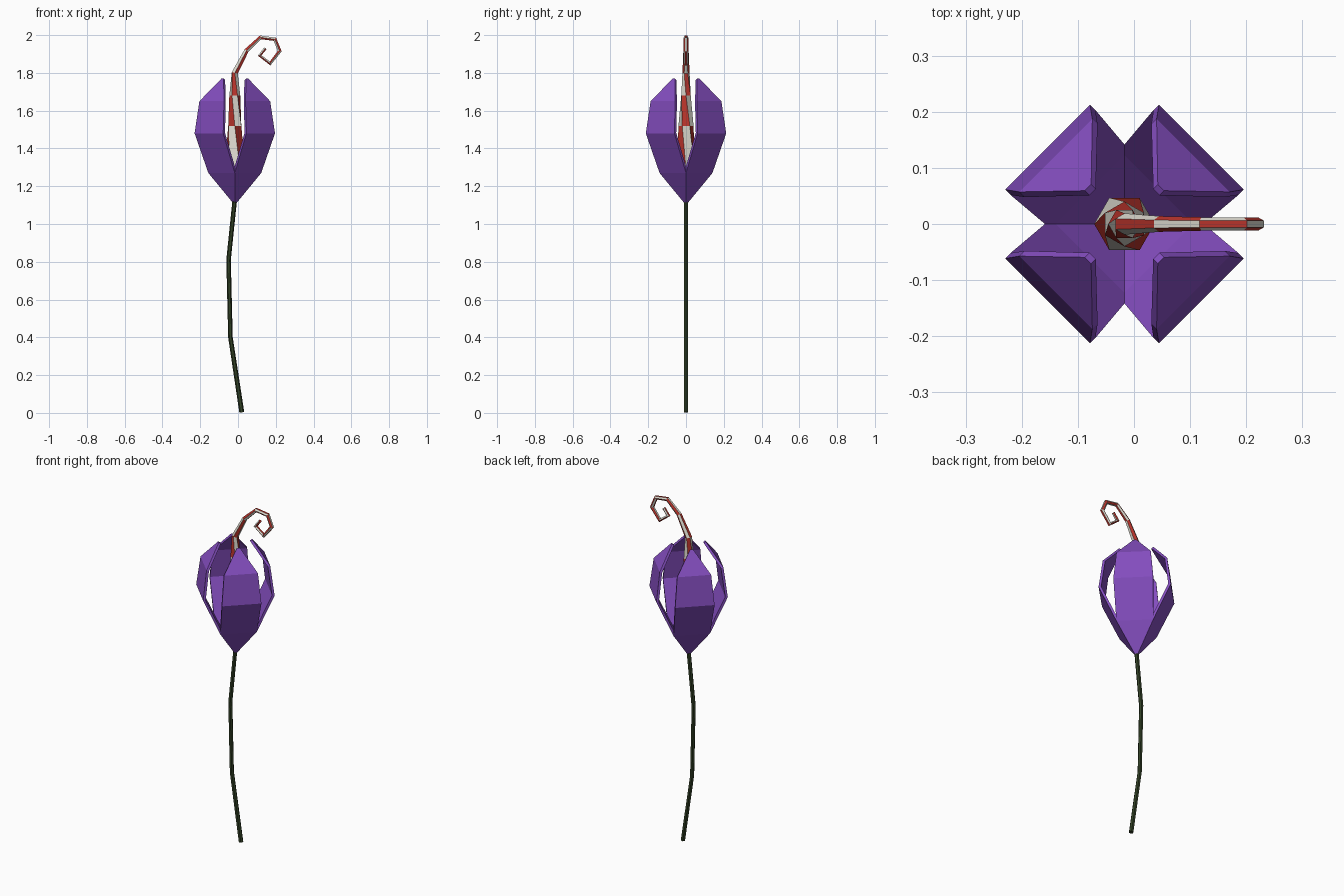
import bpy, math
from mathutils import Vector

cube = bpy.data.objects.get("Cube")
if cube:
    bpy.data.objects.remove(cube, do_unlink=True)


def material(name, rgb):
    m = bpy.data.materials.new(name)
    m.use_nodes = True
    m.diffuse_color = (*rgb, 1)
    m.node_tree.nodes["Principled BSDF"].inputs["Base Color"].default_value = (*rgb, 1)
    return m


purple = material("petal purple", (0.23, 0.075, 0.52))
green = material("stem green", (0.03, 0.05, 0.018))
red = material("stripe red", (0.5, 0.035, 0.025))
cream = material("stripe cream", (0.75, 0.73, 0.65))


def add_object(name, verts, faces, mats):
    mesh = bpy.data.meshes.new(name)
    mesh.from_pydata(verts, [], faces)
    for m in mats:
        mesh.materials.append(m)
    obj = bpy.data.objects.new(name, mesh)
    bpy.context.collection.objects.link(obj)
    return obj


def tube(name, path, sides, twists, mats):
    """Sweep a polygon along (x, z, radius) points; colours alternate by facet."""
    pts = [Vector((x, 0, z)) for x, z, r in path]
    verts, faces = [], []
    angle = 0
    for i, (x, z, r) in enumerate(path):
        before = (pts[i] - pts[max(i - 1, 0)]).normalized()
        after = (pts[min(i + 1, len(pts) - 1)] - pts[i]).normalized()
        t = (before + after).normalized()
        n = Vector((-t.z, 0, t.x))
        angle += twists[i] if i < len(twists) else 0
        for s in range(sides):
            a = math.radians(angle) + math.tau * s / sides
            verts.append(pts[i] + r * (math.cos(a) * n + math.sin(a) * Vector((0, 1, 0))))
    for i in range(len(path) - 1):
        for s in range(sides):
            k = (s + 1) % sides
            faces.append((i * sides + s, (i + 1) * sides + s,
                          (i + 1) * sides + k, i * sides + k))
    last = (len(path) - 1) * sides
    faces.append(tuple(range(sides)))
    faces.append(tuple(range(last + sides - 1, last - 1, -1)))
    obj = add_object(name, verts, faces, mats)
    for p in obj.data.polygons:
        ring, side = divmod(p.index, sides)
        p.material_index = (ring + side) % len(mats)
    return obj


# Gently bent stem
tube("stem", [(0.02, 0.003, 0.013), (-0.04, 0.4, 0.012),
              (-0.05, 0.81, 0.012), (-0.017, 1.13, 0.012)], 6, [], [green])

# Striped, twisted pistil ending in a curl
tube("pistil", [(-0.017, 1.12, 0.008), (-0.017, 1.29, 0.054), (-0.017, 1.52, 0.04),
                (-0.017, 1.68, 0.029), (-0.017, 1.8, 0.019), (0.045, 1.918, 0.014),
                (0.12, 1.988, 0.012), (0.195, 1.978, 0.012), (0.221, 1.915, 0.012),
                (0.17, 1.85, 0.012), (0.115, 1.892, 0.011), (0.145, 1.93, 0.009)],
     6, [0, 0, 30, 30, 30], [red, cream])

# Four folded petals: (distance from axis, half width, height)
PROFILE = [(0.006, 0.006, 1.11), (0.099, 0.099, 1.27), (0.194, 0.107, 1.48),
           (0.173, 0.092, 1.65), (0.092, 0.008, 1.77)]
petal_verts = [(r, side * w, z) for r, w, z in PROFILE for side in (-1, 1)]
petal_faces = [(2 * i, 2 * i + 1, 2 * i + 3, 2 * i + 2) for i in range(len(PROFILE) - 1)]
for i, name in enumerate(("back_left", "back_right", "front_right", "front_left")):
    petal = add_object(name + "_petal", petal_verts, petal_faces, [purple])
    petal.location.x = -0.017
    petal.rotation_euler.z = math.radians(45 + 90 * i)
    thick = petal.modifiers.new("thickness", "SOLIDIFY")
    thick.thickness = 0.014
    thick.offset = -1
